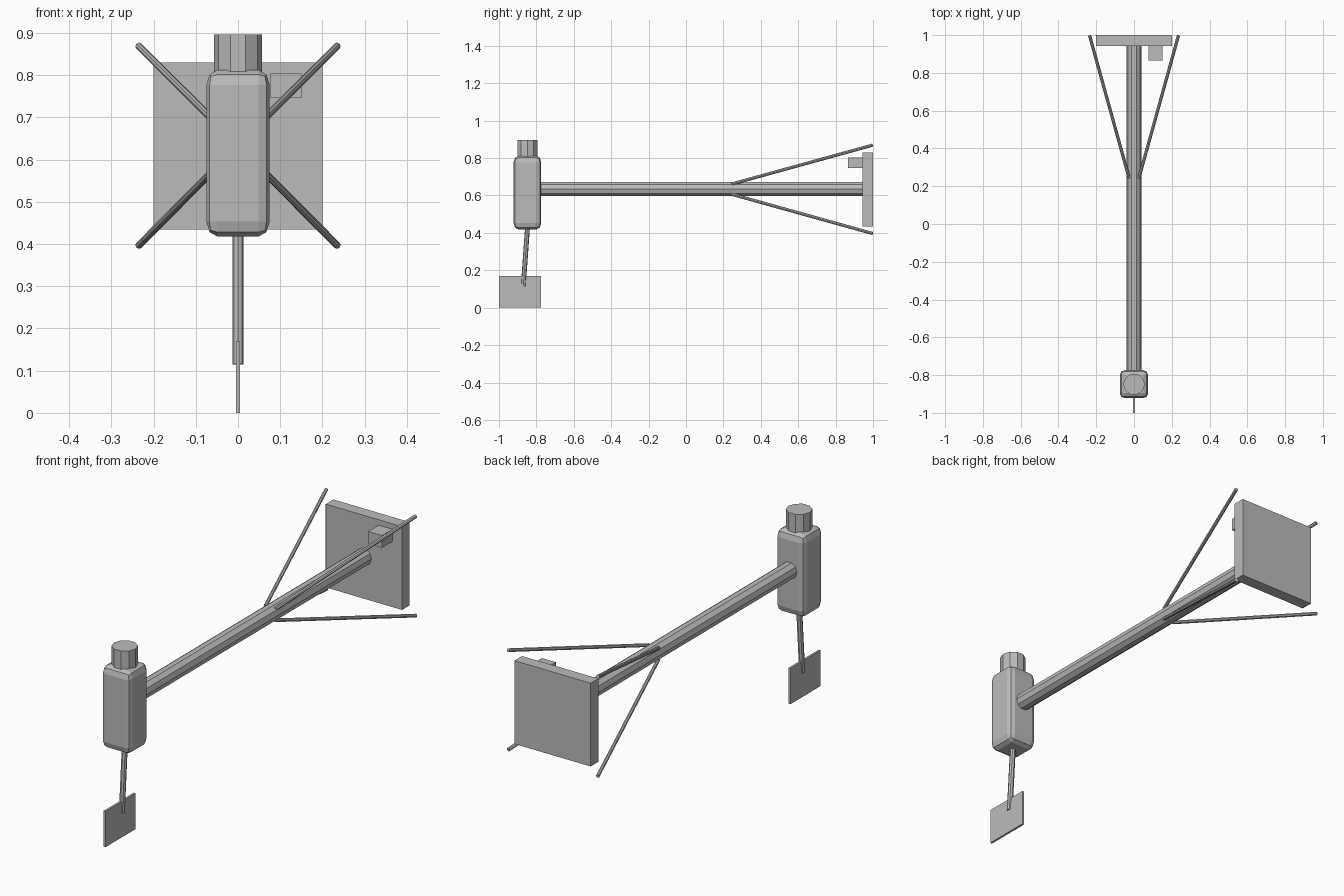
import bpy, bmesh, math
from mathutils import Vector, Matrix

if "Cube" in bpy.data.objects:
    bpy.data.objects.remove(bpy.data.objects["Cube"])

grey = bpy.data.materials.new("plain grey")
grey.diffuse_color = (0.5, 0.5, 0.5, 1)
grey.use_nodes = True
grey.node_tree.nodes["Principled BSDF"].inputs["Base Color"].default_value = grey.diffuse_color


def finish(name, bm):
    bmesh.ops.recalc_face_normals(bm, faces=bm.faces)
    mesh = bpy.data.meshes.new(name)
    bm.to_mesh(mesh)
    bm.free()
    mesh.materials.append(grey)
    obj = bpy.data.objects.new(name, mesh)
    bpy.context.collection.objects.link(obj)
    return obj


def box(name, lo, hi, bevel=0.0, stretch=1.0):
    """Box between two corners; stretch makes the bevel taller in z."""
    lo, hi = Vector(lo), Vector(hi)
    size = hi - lo
    size.z /= stretch
    bm = bmesh.new()
    bmesh.ops.create_cube(bm, size=1)
    bmesh.ops.scale(bm, vec=size, verts=bm.verts)
    if bevel:
        bmesh.ops.bevel(bm, geom=bm.edges[:], offset=bevel, segments=2,
                        profile=0.5, affect='EDGES')
    bmesh.ops.scale(bm, vec=(1, 1, stretch), verts=bm.verts)
    bmesh.ops.translate(bm, vec=(lo + hi) / 2, verts=bm.verts)
    return finish(name, bm)


def rod(name, start, end, radius, sides):
    """Faceted cylinder between two points."""
    start, end = Vector(start), Vector(end)
    axis = end - start
    turn = axis.to_track_quat('Z', 'Y').to_matrix().to_4x4()
    # start the ring on the local x axis
    bm = bmesh.new()
    rings = [[bm.verts.new((radius * math.cos(2 * math.pi * i / sides),
                            radius * math.sin(2 * math.pi * i / sides), z))
              for i in range(sides)] for z in (0, axis.length)]
    for ring in rings:
        bm.faces.new(ring)
    for i in range(sides):
        j = (i + 1) % sides
        bm.faces.new((rings[0][i], rings[0][j], rings[1][j], rings[1][i]))
    bm.transform(Matrix.Translation(start) @ turn)
    return finish(name, bm)


# upright body with its cap
box("body", (-0.075, -0.922, 0.418), (0.075, -0.774, 0.812), 0.026, 1.35)
rod("cap", (0, -0.848, 0.79), (0, -0.848, 0.896), 0.057, 10)

# long horizontal boom
rod("boom", (0, -0.80, 0.634), (0, 0.95, 0.634), 0.04, 10)

# hanging rod and thin vane
rod("hanging_rod", (0, -0.846, 0.45), (0, -0.870, 0.115), 0.013, 8)
box("vane", (-0.005, -1, 0), (0.005, -0.775, 0.17))

# rear panel and small block on its front
box("rear_panel", (-0.2, 0.943, 0.435), (0.2, 1, 0.83))
box("panel_block", (0.077, 0.865, 0.746), (0.15, 0.945, 0.804))

# four splayed struts
for sx, side in ((-1, "left"), (1, "right")):
    for sz, level in ((-1, "lower"), (1, "upper")):
        rod(f"{level}_{side}_strut",
            (sx * 0.026, 0.243, 0.634 + sz * 0.027),
            (sx * 0.235, 0.997, 0.633 + sz * 0.236), 0.0085, 8)
